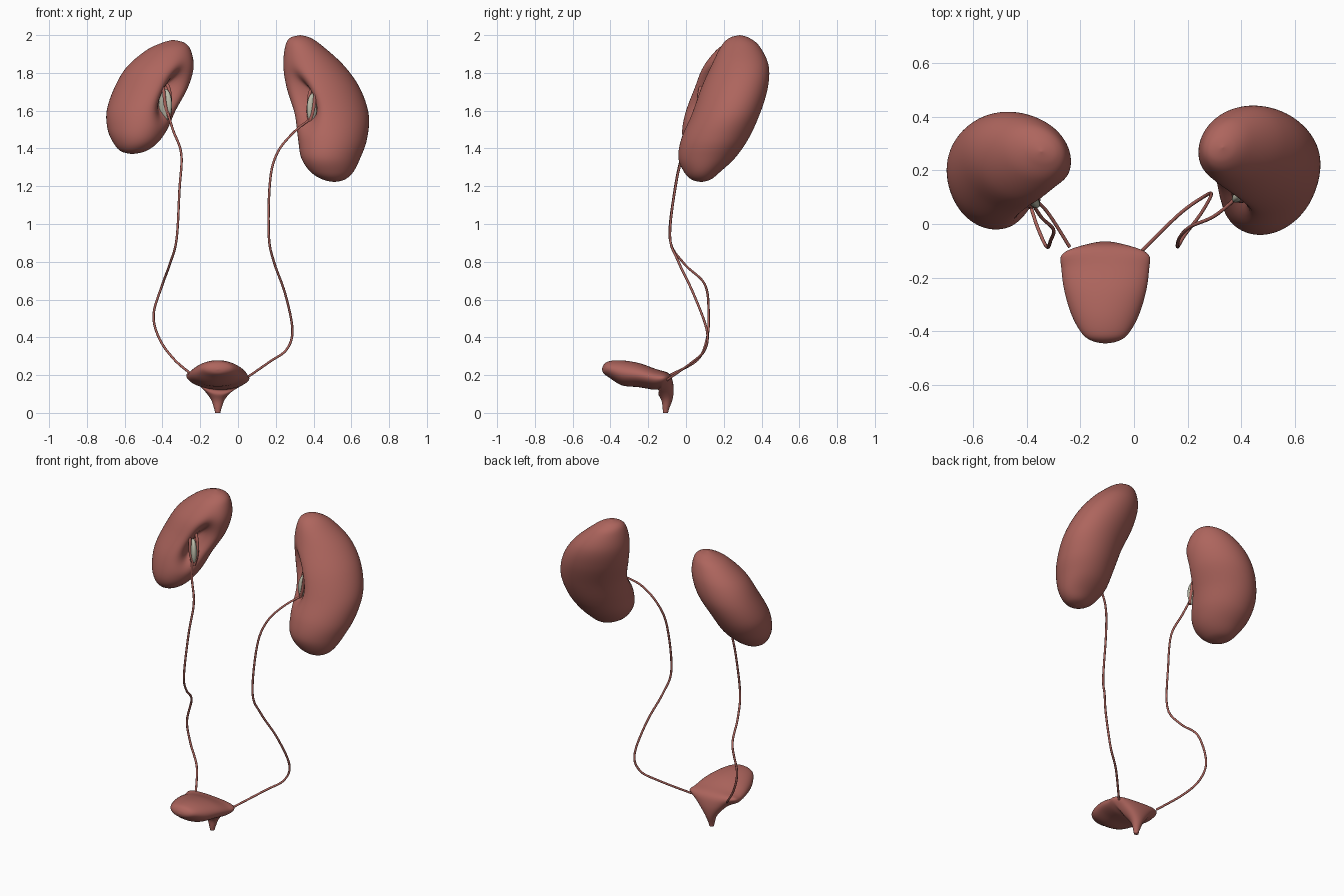
import bpy, bmesh, math
from mathutils import Vector

if "Cube" in bpy.data.objects:
    bpy.data.objects.remove(bpy.data.objects["Cube"])


def material(name, rgb):
    m = bpy.data.materials.new(name)
    m.diffuse_color = (*rgb, 1)
    m.use_nodes = True
    m.node_tree.nodes["Principled BSDF"].inputs["Base Color"].default_value = m.diffuse_color
    return m


RED = material("tissue_red", (0.42, 0.13, 0.11))
GREY = material("pelvis_grey", (0.5, 0.5, 0.4))
SEG = 72


def spline(rows, n):
    """Catmull-Rom interpolation through rows of numbers."""
    rows = [Vector(r) for r in rows]
    out = []
    for i in range(len(rows) - 1):
        b, c = rows[i], rows[i + 1]
        a = rows[i - 1] if i else b
        d = rows[i + 2] if i + 2 < len(rows) else c
        for k in range(n):
            t = k / n
            out.append(0.5 * (2 * b + (c - a) * t + (2 * a - 5 * b + 4 * c - d) * t * t
                              + (3 * b - a - 3 * c + d) * t ** 3))
    return out + [rows[-1]]


def loft(name, rings, mat):
    bm = bmesh.new()
    loops = [[bm.verts.new(p) for p in ring] for ring in rings]
    for a, b in zip(loops, loops[1:]):
        for i in range(len(a)):
            j = (i + 1) % len(a)
            bm.faces.new((a[i], a[j], b[j], b[i]))
    bm.faces.new(loops[0])
    bm.faces.new(loops[-1])
    bmesh.ops.remove_doubles(bm, verts=bm.verts, dist=0.0003)
    bmesh.ops.recalc_face_normals(bm, faces=bm.faces)
    for f in bm.faces:
        f.smooth = True
    me = bpy.data.meshes.new(name)
    bm.to_mesh(me)
    bm.free()
    me.materials.append(mat)
    ob = bpy.data.objects.new(name, me)
    bpy.context.collection.objects.link(ob)
    return ob


def tube(name, points, radius):
    cu = bpy.data.curves.new(name, 'CURVE')
    cu.dimensions = '3D'
    cu.bevel_depth = radius
    cu.bevel_resolution = 2
    cu.use_fill_caps = True
    sp = cu.splines.new('POLY')
    pts = spline(points, 6)
    sp.points.add(len(pts) - 1)
    for p, q in zip(sp.points, pts):
        p.co = (*q, 1)
    sp.use_smooth = True
    cu.materials.append(RED)
    ob = bpy.data.objects.new(name, cu)
    bpy.context.collection.objects.link(ob)


def kidney(name, rows, side, hilum_z):
    """Rows hold z, x range, y range; side is the sign of x. The hilum faces inward and forward."""
    rings = []
    hil = math.atan2(-1, -side)
    phase = math.radians(82 if side > 0 else 98)
    for z, x0, x1, y0, y1 in spline(rows, 8):
        ring = []
        for i in range(SEG):
            t = 2 * math.pi * i / SEG
            dx = (x1 - x0) / 2 * math.cos(t)
            dy = (y1 - y0) / 2 * math.cos(t - phase)
            d = math.atan2(dy, dx) - hil
            d = (d + math.pi) % (2 * math.pi) - math.pi
            s = 1 - 0.65 * math.exp(-((z - hilum_z) / 0.105) ** 2 - (d / 0.31) ** 2)
            ring.append(((x0 + x1) / 2 + dx * s, (y0 + y1) / 2 + dy * s, z))
        rings.append(ring)
    loft(name, rings, RED)


# Kidneys
kidney("kidney_right_side", [
    (2.0, .33, .33, .285, .285), (1.985, .275, .385, .23, .335), (1.94, .25, .45, .185, .39),
    (1.84, .24, .56, .135, .437), (1.72, .257, .645, .08, .433), (1.58, .3, .692, .03, .39),
    (1.45, .318, .683, -.025, .33), (1.35, .335, .648, -.04, .26), (1.275, .385, .61, -.01, .18),
    (1.235, .45, .565, .03, .13), (1.222, .51, .51, .08, .08)], 1, 1.66)
kidney("kidney_left_side", [
    (1.975, -.345, -.345, .27, .27), (1.96, -.40, -.285, .22, .32), (1.92, -.485, -.25, .16, .37),
    (1.83, -.59, -.235, .09, .41), (1.72, -.655, -.265, .045, .415), (1.6, -.695, -.33, 0, .375),
    (1.5, -.69, -.375, -.02, .315), (1.43, -.66, -.425, -.01, .24), (1.385, -.62, -.49, .03, .17),
    (1.37, -.56, -.56, .09, .09)], -1, 1.69)

# Grey pelvis wedges inside each hilum, with small red branches
for label, s, c in (("right", 1, Vector((.4, .115, 1.61))), ("left", -1, Vector((-.385, .095, 1.63)))):
    out, flat = Vector((-s, -1, 0)).normalized(), Vector((s, -1, 0)).normalized()
    rings = []
    for k in range(17):
        a = math.pi * k / 16
        rings.append([c + Vector((0, 0, .085 * math.cos(a))) + math.sin(a) *
                      (out * .045 * math.cos(2 * math.pi * i / 16) + flat * .022 * math.sin(2 * math.pi * i / 16))
                      for i in range(16)])
    loft("pelvis_" + label, rings, GREY)
    for k, w in enumerate((-.02, .02)):
        tube(f"branch_{label}_{k}", [c + out * .03 + Vector((0, 0, -.07)), c + out * .02 + flat * w,
                                     c + flat * w + Vector((0, 0, .1)),
                                     c - out * .07 + Vector((0, 0, .14))], .009)

# Ureters
tube("ureter_left", [(-.38, .08, 1.62), (-.345, .025, 1.5), (-.30, -.02, 1.37), (-.31, -.06, 1.18),
                     (-.325, -.085, .92), (-.36, -.01, .79), (-.40, .1, .68), (-.447, .12, .52),
                     (-.415, .11, .39), (-.335, .06, .28), (-.24, -.085, .2)], .0065)
tube("ureter_right", [(.39, .105, 1.56), (.30, .03, 1.49), (.21, -.01, 1.38), (.17, -.05, 1.23),
                      (.163, -.085, .94), (.19, -.04, .8), (.25, .04, .63), (.288, .11, .44),
                      (.257, .1, .335), (.167, .035, .27), (.03, -.1, .175)], .0065)

# Bladder: y, z, half width, half thickness, tilt, corner lift
rings = []
for y, z, w, h, tilt, lift in spline([
        (-.445, .23, 0, 0, 0, 0), (-.437, .231, .045, .022, 0, 0), (-.41, .231, .085, .042, 0, 0),
        (-.34, .212, .125, .066, 0, 0), (-.25, .2, .152, .064, 0, 0), (-.17, .178, .163, .055, 12, .01),
        (-.117, .163, .162, .05, 35, .025), (-.106, .12, .105, .046, 60, .03),
        (-.1, .07, .042, .03, 80, .01), (-.106, .025, .02, .018, 90, 0),
        (-.108, 0, .014, .013, 90, 0)], 5):
    a = math.radians(tilt)
    ring = []
    for i in range(SEG):
        t = 2 * math.pi * i / SEG
        x, v = w * math.cos(t), h * math.sin(t)
        ring.append((-.107 + x, y + v * math.sin(a),
                     max(0, z + v * math.cos(a) + lift * math.cos(t) ** 2 - x * lift * 2.5)))
    rings.append(ring)
loft("bladder", rings, RED)
